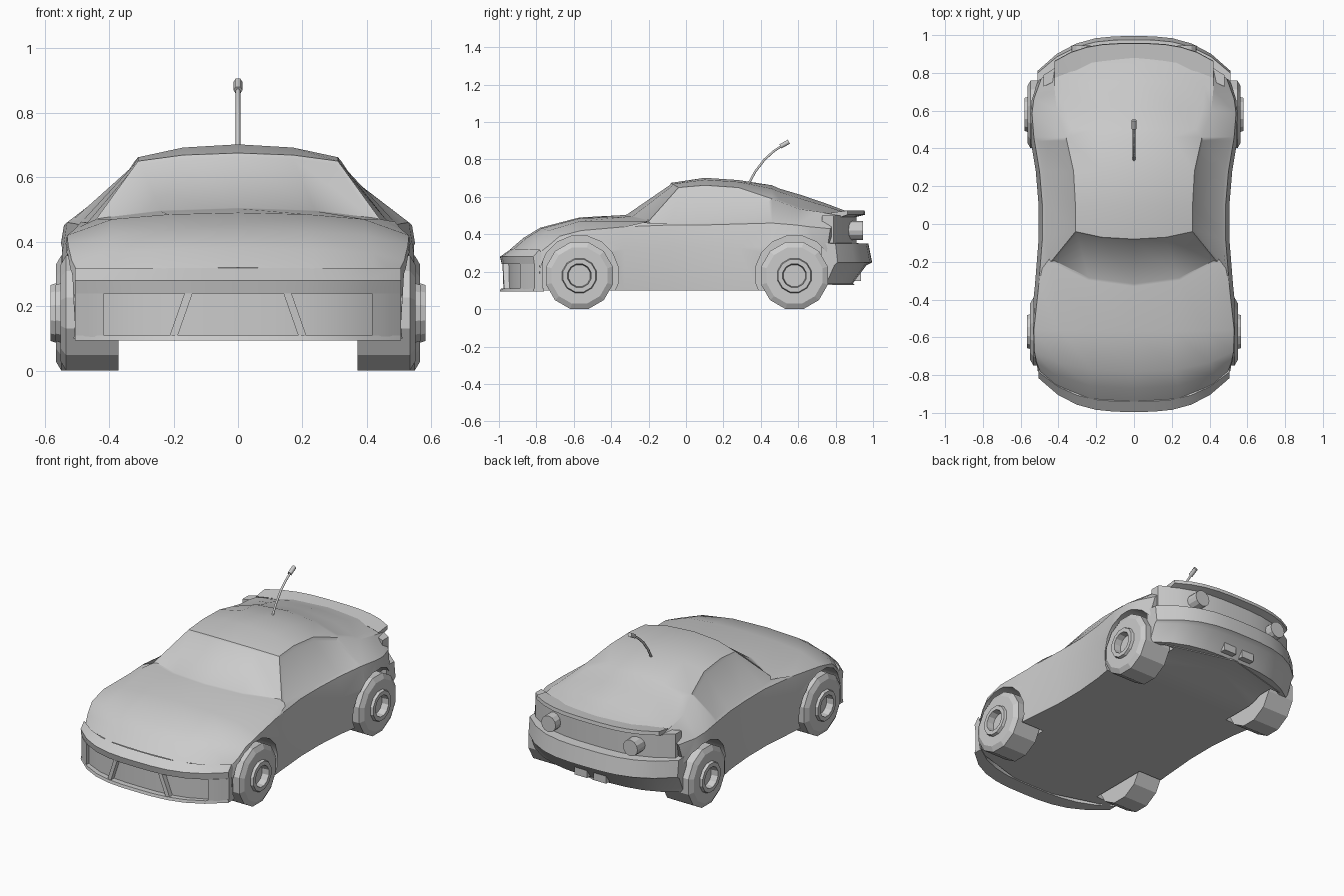
import bpy, bmesh, math
from mathutils import Vector

if "Cube" in bpy.data.objects:
    bpy.data.objects.remove(bpy.data.objects["Cube"])


def bow(x, y, z):
    # round the nose and tail in plan
    t = min(max((abs(y) - 0.55) / 0.45, 0), 1)
    return Vector((x, y - math.copysign(1.4 * abs(x) ** 3 * t, y), z))


def smooth(ob, angle=28):
    bpy.ops.object.select_all(action='DESELECT')
    ob.select_set(True)
    bpy.context.view_layer.objects.active = ob
    bpy.ops.object.shade_smooth_by_angle(angle=math.radians(angle))


def finish(bm, name):
    bmesh.ops.recalc_face_normals(bm, faces=bm.faces)
    me = bpy.data.meshes.new(name)
    bm.to_mesh(me)
    bm.free()
    ob = bpy.data.objects.new(name, me)
    bpy.context.collection.objects.link(ob)
    return ob


def loft(rings, name=None, caps=True):
    # skin a list of closed rings; return the bmesh and its face grid
    bm = bmesh.new()
    vs = [[bm.verts.new(p) for p in r] for r in rings]
    n = len(vs[0])
    grid = [[bm.faces.new((a[j], a[(j + 1) % n], b[(j + 1) % n], b[j]))
             for j in range(n)] for a, b in zip(vs, vs[1:])]
    if caps:
        bm.faces.new(vs[0])
        bm.faces.new(vs[-1])
    bmesh.ops.recalc_face_normals(bm, faces=bm.faces)
    return bm, grid


def wrap(name, profile, x0, x1, n=10, lean=0.0):
    # sweep a (y, z) profile across the car, following the bowed ends
    xs = [x0 + (x1 - x0) * i / n for i in range(n + 1)]
    ob = finish(loft([[bow(x + lean * (z - 0.1), y, z) for y, z in profile]
                      for x in xs])[0], name)
    smooth(ob)
    return ob


def lathe(name, profile, side, y, z, sides=12):
    # turn an (x, radius) profile about a sideways axis
    rings = [[(side * x, y + r * math.cos(a), z + r * math.sin(a))
              for a in [math.tau * (k + 0.5) / sides for k in range(sides)]]
             for x, r in profile]
    return finish(loft(rings)[0], name)


# body stations: y, half width, shoulder z, top half width, top edge z, centre z, sweep
stations = [
    (-0.94, 0.510, 0.29, 0.42, 0.310, 0.320, 0),
    (-0.87, 0.535, 0.34, 0.42, 0.365, 0.380, 0),
    (-0.78, 0.547, 0.39, 0.40, 0.420, 0.435, 0),
    (-0.57, 0.550, 0.42, 0.39, 0.470, 0.490, 0),
    (-0.33, 0.525, 0.44, 0.44, 0.470, 0.503, 0.13),
    (-0.08, 0.505, 0.45, 0.31, 0.650, 0.675, 0.04),
    (0.10, 0.505, 0.45, 0.31, 0.662, 0.702, 0),
    (0.28, 0.520, 0.455, 0.32, 0.650, 0.690, 0),
    (0.46, 0.550, 0.46, 0.36, 0.590, 0.662, 0),
    (0.62, 0.560, 0.45, 0.41, 0.535, 0.615, 0),
    (0.76, 0.550, 0.44, 0.42, 0.520, 0.567, 0),
    (0.90, 0.510, 0.43, 0.42, 0.500, 0.515, 0),
]
rings = []
for y, w, zs, wt, zt, zc, sw in stations:
    zb = 0.10 if y < 0.7 else 0.13
    half = [(0, y, zb), (w - 0.012, y, zb), (w, y, zb + 0.65 * (zs - zb)),
            (w - 0.02, y, zs), (wt, y + sw, zt),
            (wt * 0.55, y + sw * 0.25, zc - 0.25 * (zc - zt)), (0, y, zc)]
    ring = [bow(*p) for p in half]
    rings.append(ring + [Vector((-p.x, p.y, p.z)) for p in ring[5:0:-1]])
bm, grid = loft(rings)


# glass panels set into the body
def glass(rows, cols, margin):
    bmesh.ops.inset_region(bm, faces=[grid[i][j] for i in rows for j in cols],
                           thickness=margin, depth=-0.006, use_even_offset=True)


glass(range(4, 8), [3], 0.02)
glass(range(4, 8), [8], 0.02)
glass([4], range(4, 8), 0.012)
glass(range(8, 11), range(4, 8), 0.045)
body = finish(bm, "body")

# wheel arches
WHEELS = [("front", -0.57, -0.012), ("rear", 0.58, 0.003)]
for end, y, off in WHEELS:
    for side in (-1, 1):
        cutter = lathe("arch_cutter", [(0.36, 0.212), (0.75, 0.212)], side, y, 0.183, 16)
        cutter.hide_render = True
        mod = body.modifiers.new("arch", 'BOOLEAN')
        mod.operation = 'DIFFERENCE'
        mod.solver = 'EXACT'
        mod.object = cutter
        bpy.context.view_layer.objects.active = body
        bpy.ops.object.modifier_apply(modifier=mod.name)
        bpy.data.objects.remove(cutter)
smooth(body)

# wheels with raised hubs
tyre = [(0.37, 0.05), (0.37, 0.185), (0.545, 0.185), (0.562, 0.155), (0.562, 0.095),
        (0.578, 0.09), (0.578, 0.065), (0.535, 0.06), (0.535, 0.01)]
for end, y, off in WHEELS:
    for side, s in ((-1, "left"), (1, "right")):
        lathe(f"{end}_{s}_wheel", [(x + off if x > 0.4 else x, r) for x, r in tyre],
              side, y, 0.179)

# front bumper: recessed grille, bars around it, slanted pillars
wrap("grille_back", [(-0.90, 0.10), (-0.955, 0.10), (-0.955, 0.26), (-0.90, 0.26)], -0.5, 0.5)
wrap("front_bumper_top", [(-0.92, 0.24), (-0.985, 0.24), (-0.995, 0.28),
                          (-0.94, 0.318), (-0.92, 0.30)], -0.505, 0.505)
wrap("front_lip", [(-0.90, 0.093), (-0.995, 0.093), (-0.99, 0.11), (-0.90, 0.11)], -0.505, 0.505)
bar = [(-0.92, 0.10), (-0.985, 0.10), (-0.985, 0.24), (-0.92, 0.24)]
for s in (-1, 1):
    wrap("bumper_corner", bar, s * 0.415, s * 0.505, 3)
    wrap("grille_pillar", bar, s * 0.19, s * 0.215, 1, -0.35 * s)

# tail: panel, spoiler lip, bumper with raked diffuser
wrap("tail_panel", [(0.82, 0.33), (0.912, 0.33), (0.912, 0.50), (0.82, 0.50)], -0.48, 0.48)
wrap("spoiler", [(0.84, 0.515), (0.955, 0.527), (0.958, 0.505), (0.88, 0.485)], -0.42, 0.42)
wrap("rear_bumper", [(0.85, 0.355), (0.975, 0.35), (0.995, 0.25), (0.965, 0.235),
                     (0.89, 0.135), (0.84, 0.135)], -0.51, 0.51)

# tail lights and exhausts
for s in (-1, 1):
    bpy.ops.mesh.primitive_cylinder_add(vertices=12, radius=0.05, depth=0.09,
                                        location=(s * 0.28, 0.90, 0.42),
                                        rotation=(math.pi / 2, 0, 0))
    bpy.context.object.name = "tail_light"
    bpy.ops.mesh.primitive_cube_add(size=1, location=(s * 0.065, 0.89, 0.175))
    bpy.context.object.scale = (0.085, 0.09, 0.05)
    bpy.context.object.name = "exhaust"


# bent antenna with a thicker tip
def rod(name, pts, radius):
    cu = bpy.data.curves.new(name, 'CURVE')
    cu.dimensions = '3D'
    cu.bevel_depth = radius
    cu.bevel_resolution = 1
    cu.use_fill_caps = True
    sp = cu.splines.new('POLY')
    sp.points.add(len(pts) - 1)
    for p, (y, z) in zip(sp.points, pts):
        p.co = (0, y, z, 1)
    bpy.context.collection.objects.link(bpy.data.objects.new(name, cu))


rod("antenna", [(0.335, 0.67), (0.37, 0.735), (0.42, 0.80), (0.47, 0.845), (0.53, 0.885)], 0.007)
rod("antenna_tip", [(0.505, 0.87), (0.55, 0.895)], 0.014)
